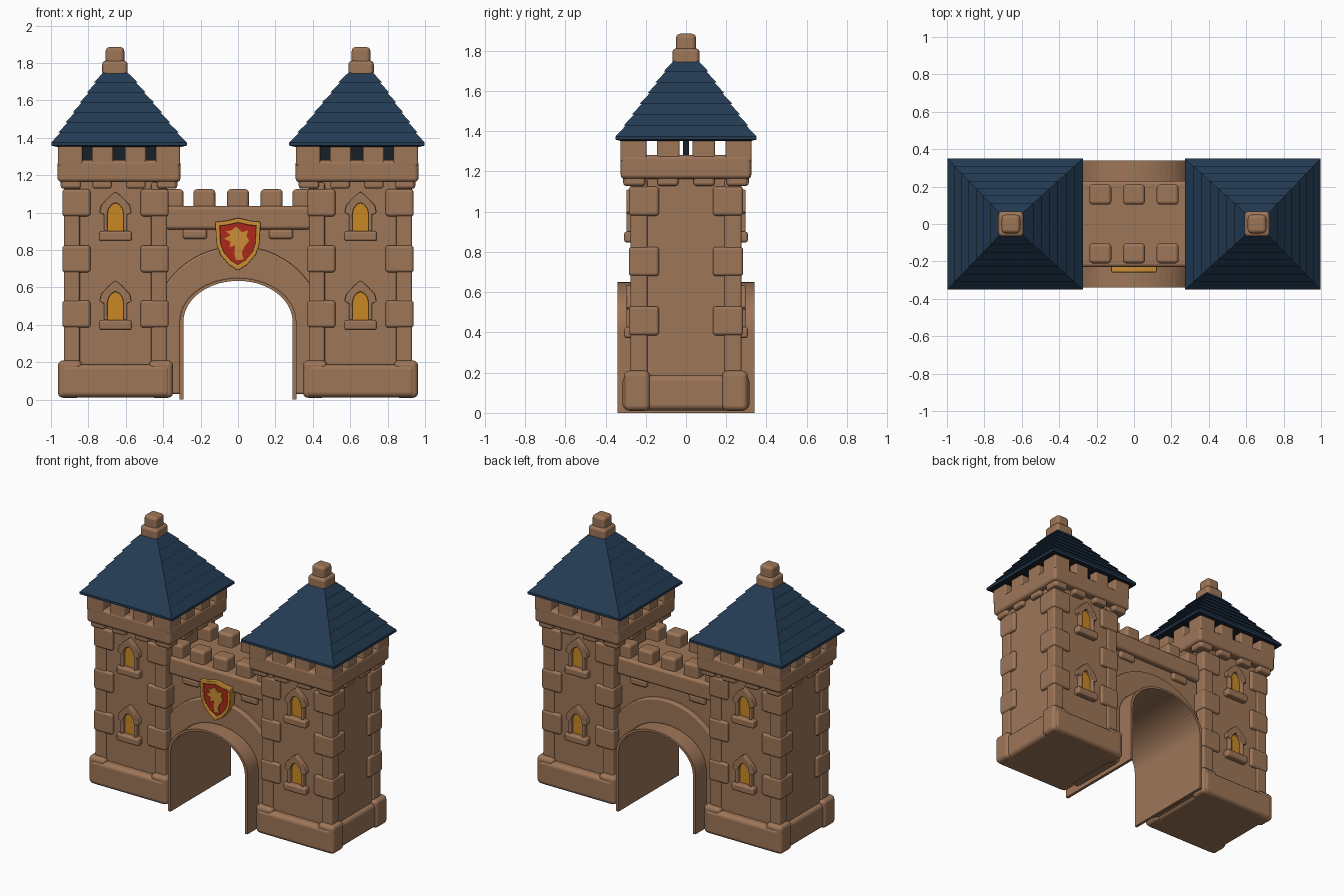
import bpy, bmesh
from math import sin, cos, pi
from mathutils import Matrix, Vector

if "Cube" in bpy.data.objects:
    bpy.data.objects.remove(bpy.data.objects["Cube"])


def material(name, rgb):
    m = bpy.data.materials.new(name)
    m.use_nodes = True
    m.diffuse_color = (*rgb, 1)
    bsdf = m.node_tree.nodes["Principled BSDF"]
    bsdf.inputs["Base Color"].default_value = (*rgb, 1)
    bsdf.inputs["Roughness"].default_value = 0.8
    return m


STONE = material("sandstone", (0.34, 0.18, 0.097))
SLATE = material("blue_slate", (0.017, 0.044, 0.088))
DARK = material("dark_underside", (0.010, 0.014, 0.022))
AMBER = material("amber_glass", (0.58, 0.25, 0.018))
RED = material("shield_red", (0.42, 0.022, 0.010))
GOLD = material("gold", (0.60, 0.27, 0.035))


def finish(name, bm, mat, bevel=0.0):
    """Turn a bmesh into an object, with optional rounded edges."""
    bmesh.ops.recalc_face_normals(bm, faces=bm.faces[:])
    mesh = bpy.data.meshes.new(name)
    bm.to_mesh(mesh)
    bm.free()
    mesh.materials.append(mat)
    obj = bpy.data.objects.new(name, mesh)
    bpy.context.collection.objects.link(obj)
    if bevel:
        for p in mesh.polygons:
            p.use_smooth = True
        mod = obj.modifiers.new("rounded_edges", "BEVEL")
        mod.width, mod.segments = bevel, 3
        mod.limit_method, mod.harden_normals = "ANGLE", True
    return obj


def boxes(name, items, mat=STONE, bevel=0.02):
    """Boxes as (centre, size) joined in one object."""
    bm = bmesh.new()
    for c, s in items:
        m = Matrix.Translation(c) @ Matrix.Diagonal((*s, 1))
        bmesh.ops.create_cube(bm, size=1, matrix=m)
    return finish(name, bm, mat, bevel)


def prism(name, pts, y0, y1, mat, bevel=0.0):
    """Extrude an x-z outline along y."""
    bm = bmesh.new()
    face = bm.faces.new([bm.verts.new((x, y0, z)) for x, z in pts])
    geo = bmesh.ops.extrude_face_region(bm, geom=[face])["geom"]
    moved = [v for v in geo if isinstance(v, bmesh.types.BMVert)]
    bmesh.ops.translate(bm, verts=moved, vec=(0, y1 - y0, 0))
    return finish(name, bm, mat, bevel)


def band(name, inner, outer, y0, y1, mat=STONE, bevel=0.0, closed=False):
    """Solid strip between two matching x-z outlines, extruded along y."""
    bm = bmesh.new()
    rows = [[bm.verts.new(v) for v in ((a, y0, b), (c, y0, d), (c, y1, d), (a, y1, b))]
            for (a, b), (c, d) in zip(inner, outer)]
    pairs = list(zip(rows, rows[1:]))
    if closed:
        pairs.append((rows[-1], rows[0]))
    for p, q in pairs:
        for k in range(4):
            j = (k + 1) % 4
            bm.faces.new((p[k], p[j], q[j], q[k]))
    if not closed:
        bm.faces.new(rows[0])
        bm.faces.new(rows[-1])
    return finish(name, bm, mat, bevel)


def mirrored(half):
    """Complete a right-half outline that ends on the centre line."""
    return half + [(-x, z) for x, z in reversed(half) if abs(x) > 1e-6]


def arch(a, b, spring, foot, n=28):
    curve = [(a * cos(pi * i / n), spring + b * sin(pi * i / n)) for i in range(n + 1)]
    return [(a, foot)] + curve + [(-a, foot)]


def corners(r, w, z0, z1, cx):
    """Four corner blocks whose outer faces lie at distance r."""
    c = r - w / 2
    return [((cx + i * c, j * c, (z0 + z1) / 2), (w, w, z1 - z0))
            for i in (-1, 1) for j in (-1, 1)]


def around(cx, r, offsets, width, depth, z0, z1):
    """Blocks repeated along all four sides of a square."""
    out, c, z, h = [], r - depth / 2, (z0 + z1) / 2, z1 - z0
    for o in offsets:
        for s in (-1, 1):
            out.append(((cx + o, s * c, z), (width, depth, h)))
            out.append(((cx + s * c, o, z), (depth, width, h)))
    return out


def roof(name, cx, lean):
    """Square roof in overlapping shingle courses."""
    n, z0, z1 = 7, 1.375, 1.75
    rings = [(0.335, 1.352, 0), (0.362, 1.358, 0)]
    for i in range(n):
        for t, flare in ((i / n, 0.009), ((i + 1) / n, -0.002)):
            rings.append((0.353 + (0.066 - 0.353) * t + flare, z0 + (z1 - z0) * t, lean * t))
    bm = bmesh.new()
    loops = [[bm.verts.new((cx + dx + i * h, j * h * 0.965, z))
              for i, j in ((-1, -1), (1, -1), (1, 1), (-1, 1))] for h, z, dx in rings]
    for a, b in zip(loops, loops[1:]):
        for k in range(4):
            j = (k + 1) % 4
            bm.faces.new((a[k], a[j], b[j], b[k]))
    bm.faces.new(loops[0])
    bm.faces.new(loops[-1])
    obj = finish(name, bm, SLATE)
    obj.data.materials.append(DARK)
    for p in obj.data.polygons:
        if p.center.z < 1.36:
            p.material_index = 1


def window(name, cx, z, side):
    frame_out = mirrored([(.062, 0), (.062, .09), (.086, .10), (.076, .14), (.03, .188), (0, .212)])
    frame_in = mirrored([(.043, 0), (.043, .07), (.043, .09), (.037, .12), (.02, .142), (0, .152)])
    place = lambda pts: [(cx + x, z + h) for x, h in pts]
    band(name + "_frame", place(frame_in), place(frame_out), side * .25, side * .296, bevel=.007)
    prism(name + "_glass", place(frame_in), side * .262, side * .27, AMBER)
    boxes(name + "_sill", [((cx, side * .28, z - .026), (.176, .056, .054))], bevel=.014)


# Towers
for side, s in (("left", 1), ("right", -1)):
    cx, top = s * 0.655, s * 0.636
    n = side + "_tower_"
    boxes(n + "shaft", [((cx, 0, .62), (.528, .528, 1.18))])
    boxes(n + "base", [((cx, 0, .10), (.585, .63, .175))], bevel=.03)
    boxes(n + "base_corners", corners(.308, .13, .01, .21, cx), bevel=.028)
    boxes(n + "narrow_quoins", corners(.276, .085, .15, 1.16, cx), bevel=.012)
    wide = []
    for z in (.385, .68, .98):
        wide += corners(.284, .15, z, z + .145, cx)
    boxes(n + "wide_quoins", wide, bevel=.016)
    # Crown with corbels and battlements
    boxes(n + "crown", [((top, 0, 1.222), (.658, .65, .118))], bevel=.022)
    boxes(n + "corbels", around(top, .312, (-.255, -.09, .09, .255), .105, .1, 1.128, 1.2), bevel=.016)
    boxes(n + "merlons", corners(.326, .13, 1.25, 1.362, top)
          + around(top, .322, (-.088, .088), .112, .07, 1.25, 1.362), bevel=.01)
    boxes(n + "roof_beam", [((top, 0, 1.31), (.54, .03, .10))], DARK, 0)
    # Roof and finial
    roof(n + "roof", top, s * .02)
    boxes(n + "finial", [((s * .658, 0, 1.77), (.136, .136, .085)),
                         ((s * .658, 0, 1.835), (.1, .1, .1))], bevel=.022)
    for face, y in (("front", -1), ("back", 1)):
        for level, z in (("lower", .425), ("upper", .9)):
            window(f"{n}{face}_{level}_window", cx, z, y)

# Gateway: lining, wall and arch ring
lining = arch(.312, .235, .415, 0)
band("gate_lining", arch(.292, .22, .415, 0), lining, -.34, .34)
wall_in = arch(.308, .23, .415, .03)
wall_out = [(x * 1.38, .93 if 0 < i < len(wall_in) - 1 and z > .42 else z)
            for i, (x, z) in enumerate(wall_in)]
band("gate_wall", wall_in, wall_out, -.19, .19)
band("arch_ring", arch(.308, .23, .415, .03), arch(.45, .42, .40, .03), -.222, .222, bevel=.012)

# Bridge parapet, brackets and battlements
boxes("bridge_band", [((0, 0, .972), (.78, .462, .125))], bevel=.02)
boxes("bridge_brackets", [((x, 0, .885), (.13, .43, .055)) for x in (-.23, .23)], bevel=.018)
boxes("bridge_merlons", [((x, y, 1.07), (.118, .108, .11))
                         for x in (-.35, -.18, 0, .18, .35) for y in (-.157, .157)], bevel=.02)

# Shield with gold rim and beast crest
outline = mirrored([(0, .69), (.05, .722), (.095, .775), (.115, .83), (.122, .95), (.07, .955), (0, .972)])
mid = Vector((0, .845))
field = [tuple(mid + (Vector(p) - mid) * .8) for p in outline]
band("shield_rim", field, outline, -.2, -.258, GOLD, .006, closed=True)
prism("shield_field", field, -.2, -.246, RED)
beast = [(-.01, .745), (.03, .75), (.02, .785), (.035, .82), (.06, .85), (.045, .875), (.055, .905),
         (.02, .895), (-.01, .925), (-.035, .905), (-.065, .9), (-.04, .88), (-.075, .86),
         (-.04, .845), (-.045, .815), (-.015, .825), (-.02, .78)]
prism("shield_beast", beast, -.245, -.254, GOLD)
